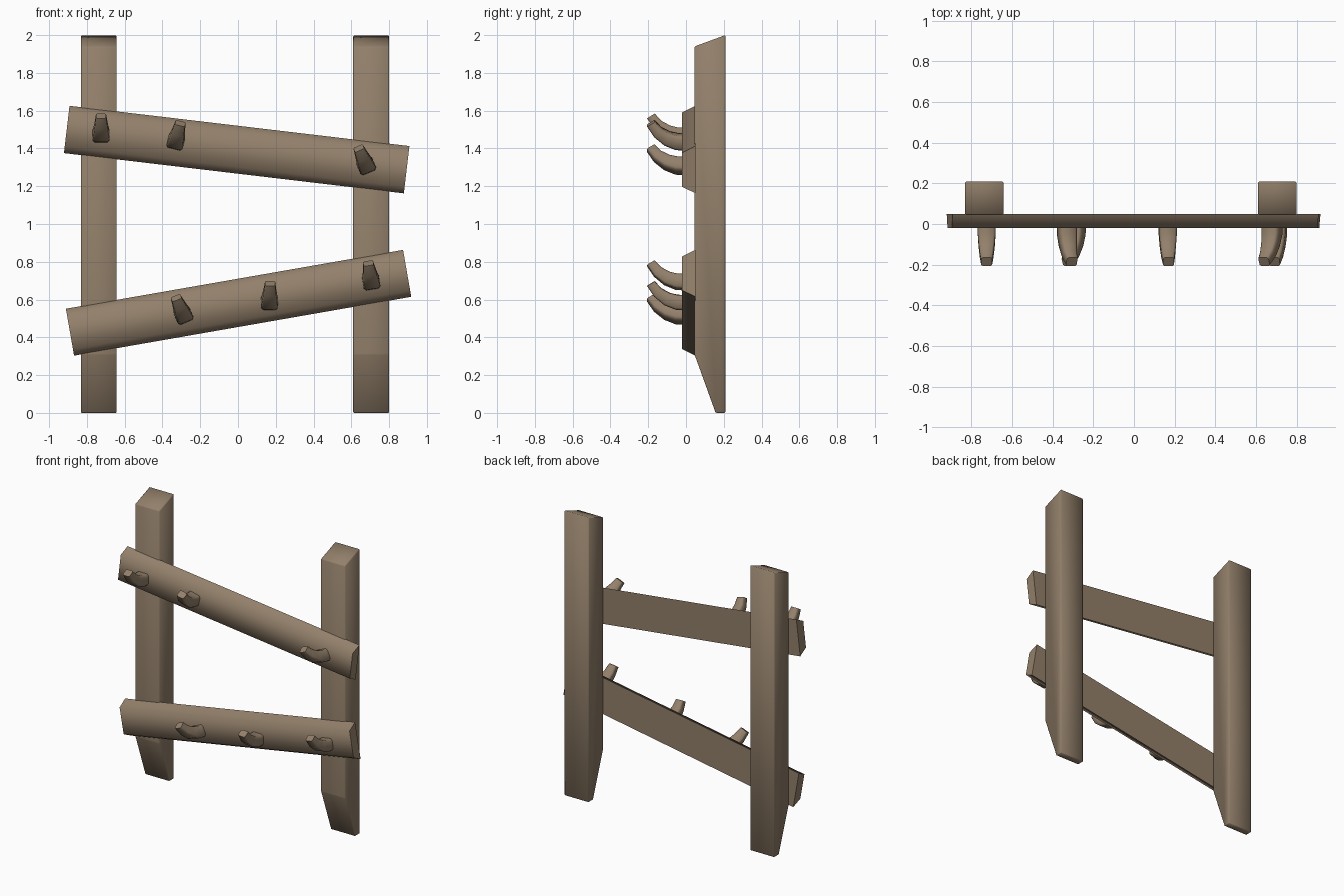
import bpy, bmesh, math
from mathutils import Matrix, Vector

if "Cube" in bpy.data.objects:
    bpy.data.objects.remove(bpy.data.objects["Cube"])

wood = bpy.data.materials.new("weathered_wood")
wood.diffuse_color = (0.29, 0.215, 0.145, 1)
wood.use_nodes = True
wood.node_tree.nodes["Principled BSDF"].inputs["Base Color"].default_value = wood.diffuse_color


def loft(name, rings, matrix=None, bevel=0.0, angle=75):
    """Skin a list of equal-length point rings and cap both ends."""
    bm = bmesh.new()
    loops = [[bm.verts.new(p) for p in ring] for ring in rings]
    n = len(loops[0])
    for a, b in zip(loops, loops[1:]):
        for i in range(n):
            j = (i + 1) % n
            bm.faces.new((a[i], a[j], b[j], b[i]))
    bm.faces.new(loops[0])
    bm.faces.new(loops[-1])
    if matrix:
        bm.transform(matrix)
    if bevel:
        bmesh.ops.bevel(bm, geom=bm.edges[:], offset=bevel, segments=1,
                        affect='EDGES', profile=0.5)
    bmesh.ops.recalc_face_normals(bm, faces=bm.faces[:])
    mesh = bpy.data.meshes.new(name)
    bm.to_mesh(mesh)
    bm.free()
    mesh.materials.append(wood)
    obj = bpy.data.objects.new(name, mesh)
    bpy.context.collection.objects.link(obj)
    bpy.ops.object.select_all(action='DESELECT')
    obj.select_set(True)
    bpy.context.view_layer.objects.active = obj
    bpy.ops.object.shade_smooth_by_angle(angle=math.radians(angle))
    return obj


def place(x, z, degrees):
    # positive degrees raise the +x end in the front view
    return Matrix.Translation((x, 0, z)) @ Matrix.Rotation(-math.radians(degrees), 4, 'Y')


# Posts: slanted top, foot tapered at the front
post_side = [(0.045, 0.31), (0.157, 0), (0.208, 0), (0.208, 2.0), (0.045, 1.94)]
for name, x0, x1 in (("left_post", -0.832, -0.642), ("right_post", 0.61, 0.80)):
    loft(name, [[(x, y, z) for y, z in post_side] for x in (x0, x1)], bevel=0.005)

# Cross boards: front face narrower than the back
for name, x, z, length, tilt in (("upper_board", -0.007, 1.394, 1.812, -6.75),
                                 ("lower_board", 0.003, 0.583, 1.812, 9.9)):
    section = [(-0.02, -0.091), (0.05, -0.126), (0.05, 0.126), (-0.02, 0.091)]
    loft(name, [[(s * length / 2, y, h) for y, h in section] for s in (-1, 1)],
         place(x, z, tilt))

# Pegs: tapered, curving forwards and up (y, z, half width, half height, pitch)
path = [(0.01, 0.040, 0.045, 0.040, 0), (-0.05, 0.043, 0.044, 0.039, 8),
        (-0.10, 0.060, 0.040, 0.035, 25), (-0.15, 0.095, 0.034, 0.029, 42),
        (-0.186, 0.142, 0.027, 0.024, 58)]
corners = [(1, .7), (.75, 1), (-.75, 1), (-1, .7), (-1, -.7), (-.75, -1), (.75, -1), (1, -.7)]
peg_rings = []
for y, z, w, h, pitch in path:
    s, c = math.sin(math.radians(pitch)), math.cos(math.radians(pitch))
    peg_rings.append([Vector((u * w, y + v * h * s, z + v * h * c)) for u, v in corners])

pegs = [(-0.725, 1.430, 0), (-0.340, 1.395, -14), (0.695, 1.270, 23),
        (-0.272, 0.478, 23), (0.165, 0.543, -2), (0.712, 0.652, 9)]
for i, (x, z, lean) in enumerate(pegs, 1):
    loft(f"peg_{i}", peg_rings, place(x, z, lean), angle=55)
